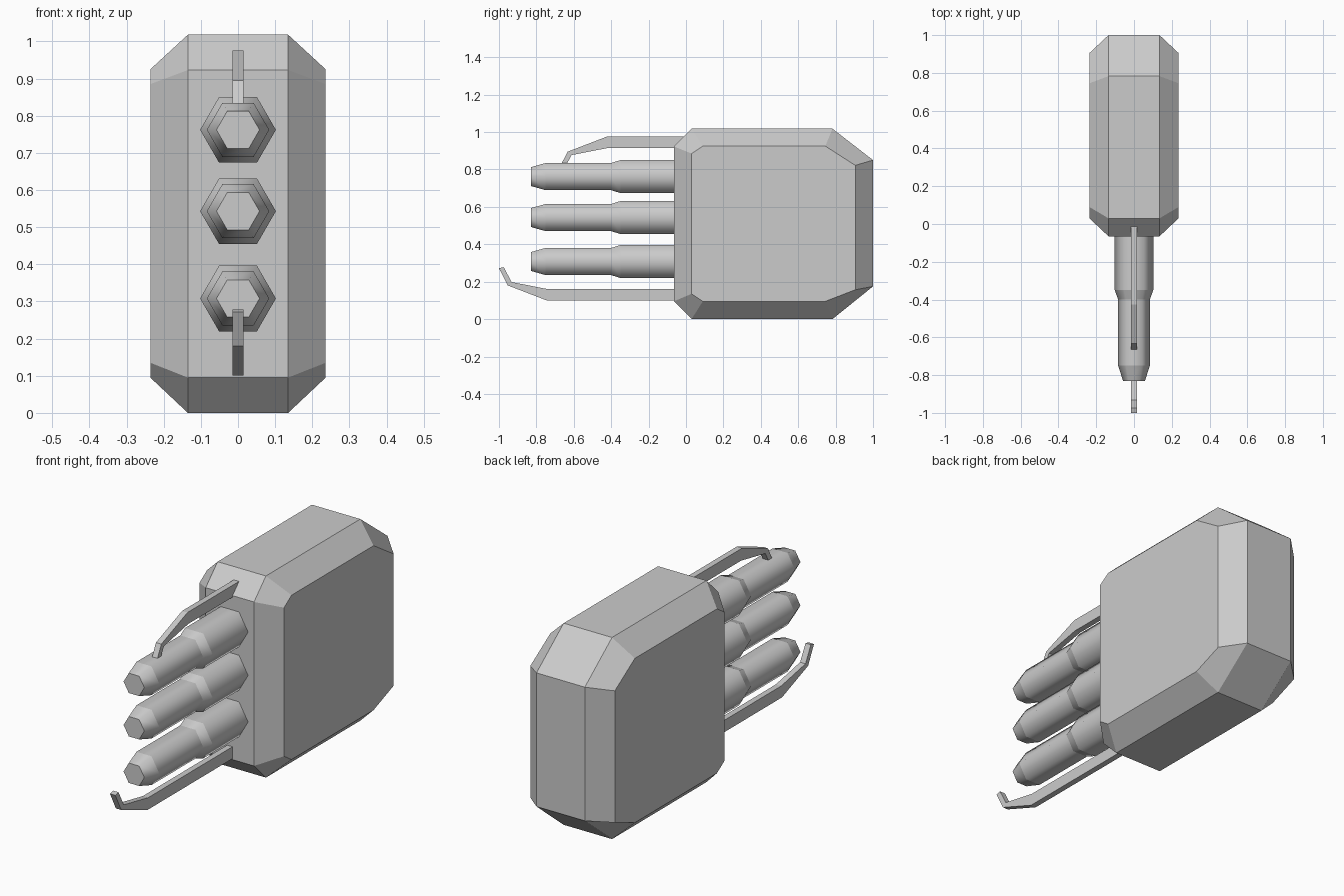
import bpy, bmesh, math

cube = bpy.data.objects.get("Cube")
if cube:
    bpy.data.objects.remove(cube)

grey = bpy.data.materials.new("plain grey")
grey.use_nodes = True
GREY = (0.6, 0.6, 0.6, 1)
grey.diffuse_color = GREY
grey.node_tree.nodes["Principled BSDF"].inputs["Base Color"].default_value = GREY


def loft(name, rings, sharp_rings=False):
    """Skin a row of matching closed rings and cap both ends."""
    bm = bmesh.new()
    loops = [[bm.verts.new(p) for p in ring] for ring in rings]
    n = len(loops[0])
    for a, b in zip(loops, loops[1:]):
        for i in range(n):
            j = (i + 1) % n
            face = bm.faces.new((a[i], a[j], b[j], b[i]))
            face.smooth = sharp_rings
    bm.faces.new(loops[0])
    bm.faces.new(loops[-1])
    if sharp_rings:
        for loop in loops:
            for i in range(n):
                bm.edges.get((loop[i], loop[(i + 1) % n])).smooth = False
    bmesh.ops.recalc_face_normals(bm, faces=bm.faces)
    mesh = bpy.data.meshes.new(name)
    bm.to_mesh(mesh)
    bm.free()
    mesh.materials.append(grey)
    obj = bpy.data.objects.new(name, mesh)
    bpy.context.collection.objects.link(obj)
    return obj


def at_x(profile, x):
    return [(x, y, z) for y, z in profile]


# Chamfered housing: small side outlines, larger outline across the middle
side = [(0.03, 0.135), (0.09, 0.095), (0.745, 0.095), (0.905, 0.157),
        (0.905, 0.822), (0.745, 0.925), (0.09, 0.925), (0.03, 0.885)]
middle = [(-0.065, 0.095), (0.03, 0), (0.783, 0), (1, 0.175),
          (1, 0.85), (0.783, 1.018), (0.03, 1.018), (-0.065, 0.923)]
loft("housing", [at_x(side, -0.236), at_x(middle, -0.135),
                 at_x(middle, 0.135), at_x(side, 0.236)])

# Three stepped six-sided barrels
steps = [(0, 0.102), (-0.35, 0.102), (-0.4, 0.084), (-0.75, 0.084), (-0.83, 0.058)]
for label, height in (("lower", 0.308), ("middle", 0.543), ("upper", 0.762)):
    rings = [[(r * math.cos(k * math.pi / 3), y, height + r * math.sin(k * math.pi / 3))
              for k in range(6)] for y, r in steps]
    loft(label + "_barrel", rings, sharp_rings=True)

# Hooked prongs: the upper one is the lower one flipped and set further back
hook = [(0.03, 0.1), (-0.745, 0.1), (-0.953, 0.18), (-1, 0.272),
        (-0.975, 0.278), (-0.932, 0.198), (-0.738, 0.16), (0.03, 0.16)]
flipped = [(min(y + 0.32, 0.03), 1.075 - z) for y, z in hook]
for name, outline in (("lower_prong", hook), ("upper_prong", flipped)):
    loft(name, [at_x(outline, -0.015), at_x(outline, 0.015)])
